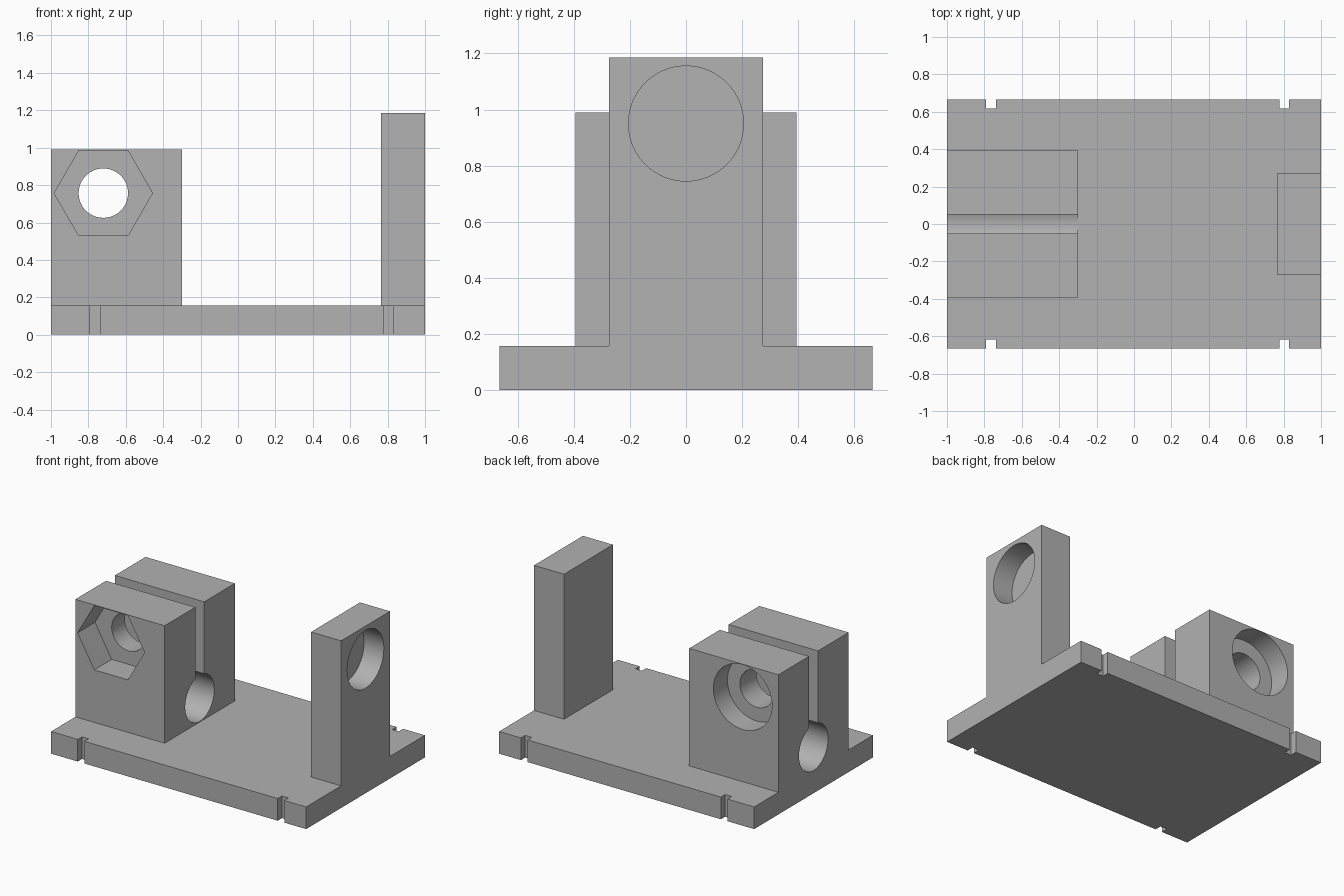
import bpy
import math
from mathutils import Matrix

cube = bpy.data.objects.get("Cube")
if cube:
    bpy.data.objects.remove(cube, do_unlink=True)

# One flat grey for the whole fixture
grey = bpy.data.materials.new("plain grey")
grey.use_nodes = True
colour = (0.445, 0.445, 0.445, 1)
grey.diffuse_color = colour
grey.node_tree.nodes["Principled BSDF"].inputs["Base Color"].default_value = colour


def box(name, x, y, z):
    """Box between (low, high) pairs on each axis."""
    centre = [(a + b) / 2 for a, b in (x, y, z)]
    bpy.ops.mesh.primitive_cube_add(size=1, location=centre)
    ob = bpy.context.object
    ob.name = name
    ob.scale = [b - a for a, b in (x, y, z)]
    bpy.ops.object.transform_apply(location=True, rotation=False, scale=True)
    ob.data.materials.append(grey)
    return ob


def rod(name, axis, radius, start, end, u, v, sides=64, spin=0):
    """Prism along x or y from start to end; u, v are the other coordinates."""
    mid = (start + end) / 2
    place = (mid, u, v) if axis == "X" else (u, mid, v)
    turn = Matrix.Rotation(math.pi / 2, 4, "Y" if axis == "X" else "X")
    bpy.ops.mesh.primitive_cylinder_add(vertices=sides, radius=radius, depth=end - start)
    ob = bpy.context.object
    ob.name = name
    ob.data.transform(Matrix.Translation(place) @ turn @ Matrix.Rotation(spin, 4, "Z"))
    ob.data.materials.append(grey)
    return ob


def cut(part, cutters):
    """Subtract each cutter, then smooth only the round walls."""
    for cutter in cutters:
        bpy.context.view_layer.objects.active = part
        mod = part.modifiers.new("cut", "BOOLEAN")
        mod.operation = "DIFFERENCE"
        mod.solver = "EXACT"
        mod.object = cutter
        bpy.ops.object.modifier_apply(modifier=mod.name)
        bpy.data.objects.remove(cutter, do_unlink=True)
    bpy.ops.object.select_all(action="DESELECT")
    part.select_set(True)
    bpy.ops.object.shade_smooth_by_angle(angle=math.radians(30))


TOP = 0.157  # top of the base plate

# Base plate with two notches in each long edge
base = box("base_plate", (-1, 1), (-0.665, 0.665), (0, TOP))
notches = []
for side in (-1, 1):
    for x in (-0.765, 0.803):
        y = sorted((side * 0.617, side * 0.8))
        notches.append(box("notch", (x - 0.026, x + 0.026), y, (-0.1, 0.3)))
cut(base, notches)

# Split clamp: shaft bore, slit, cross bolt hole, nut pocket and bolt head recess
clamp = box("split_clamp", (-1, -0.3), (-0.393, 0.393), (TOP, 0.99))
bolt_x, bolt_z, bore_z = -0.72, 0.757, 0.325
cut(clamp, [
    rod("shaft_bore", "X", 0.163, -1.2, 0, 0, bore_z),
    box("slit", (-1.2, 0), (-0.05, 0.05), (bore_z, 1.2)),
    rod("bolt_hole", "Y", 0.132, -0.6, 0.6, bolt_x, bolt_z),
    rod("nut_pocket", "Y", 0.263, -0.6, -0.198, bolt_x, bolt_z, 6, math.pi / 6),
    rod("head_recess", "Y", 0.23, 0.236, 0.6, bolt_x, bolt_z),
])

# End post with a blind round socket in its outer face
post = box("end_post", (0.765, 1), (-0.274, 0.274), (TOP, 1.185))
cut(post, [rod("socket", "X", 0.205, 0.845, 1.2, 0, 0.95)])
